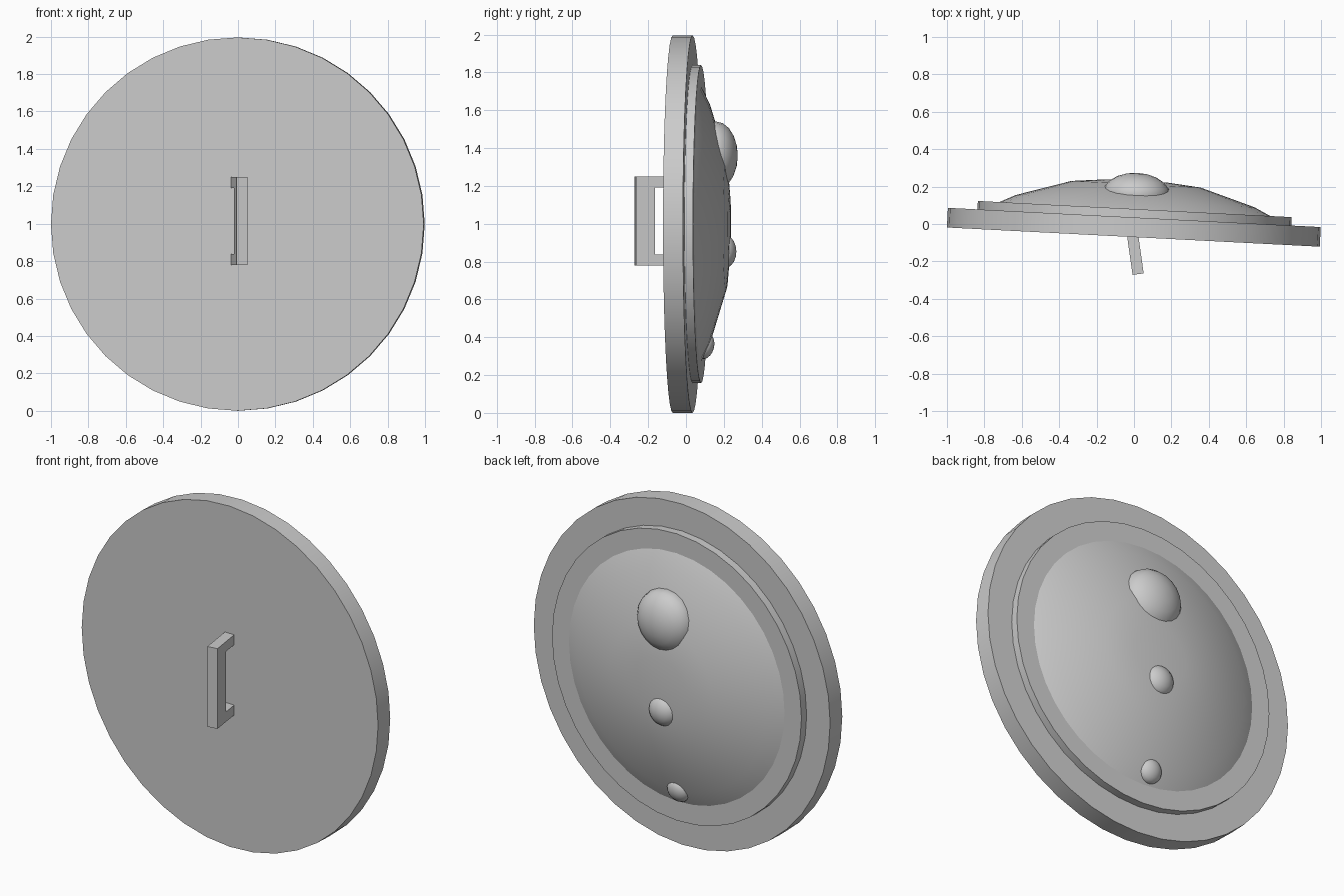
import bpy
import bmesh
import math
from mathutils import Matrix, Vector

cube = bpy.data.objects.get("Cube")
if cube:
    bpy.data.objects.remove(cube, do_unlink=True)

grey = bpy.data.materials.new("plain_grey")
grey.use_nodes = True
colour = (0.6, 0.6, 0.6, 1)
grey.diffuse_color = colour
grey.node_tree.nodes["Principled BSDF"].inputs["Base Color"].default_value = colour

CENTRE = Matrix.Translation((0, 0, 0.998))
SHIELD = CENTRE @ Matrix.Rotation(math.radians(-2.95), 4, "Z")


def finish(name, bm, matrix):
    """Place the mesh in the scene with smooth sides and sharp corners."""
    bmesh.ops.recalc_face_normals(bm, faces=bm.faces)
    bm.transform(matrix)
    mesh = bpy.data.meshes.new(name)
    bm.to_mesh(mesh)
    bm.free()
    mesh.materials.append(grey)
    obj = bpy.data.objects.new(name, mesh)
    bpy.context.collection.objects.link(obj)
    bpy.ops.object.select_all(action="DESELECT")
    obj.select_set(True)
    bpy.context.view_layer.objects.active = obj
    bpy.ops.object.shade_smooth_by_angle(angle=math.radians(35))


def lathe(name, profile, sides=40):
    """Spin (radius, depth) points around the shield's axis."""
    bm = bmesh.new()
    verts = [bm.verts.new((0, y, r)) for r, y in profile]
    edges = [bm.edges.new(pair) for pair in zip(verts, verts[1:])]
    bmesh.ops.spin(bm, geom=verts + edges, axis=(0, 1, 0), cent=(0, 0, 0),
                   angle=math.tau, steps=sides)
    bmesh.ops.remove_doubles(bm, verts=bm.verts, dist=0.0005)
    finish(name, bm, SHIELD)


def disc(name, radius, front, back):
    lathe(name, [(0, front), (radius, front), (radius, back), (0, back)])


def boss(name, place, radius, height, tilt):
    """Flattened ball rising from the dome."""
    bm = bmesh.new()
    bmesh.ops.create_uvsphere(bm, u_segments=20, v_segments=10, radius=1)
    lean = Matrix.Rotation(math.radians(tilt - 90), 4, "X")
    size = Matrix.Diagonal((radius, radius, height, 1))
    finish(name, bm, SHIELD @ Matrix.Translation(place) @ lean @ size)


# Shield body
disc("main_disc", 0.998, -0.07, 0.035)
disc("raised_ring", 0.84, 0.03, 0.08)
lathe("dome", [(0.73, 0.078), (0.64, 0.122), (0.345, 0.213), (0.17, 0.23), (0, 0.236)])

# Three bosses in a column
boss("large_boss", (0.005, 0.16, 0.362), 0.18, 0.114, 0)
boss("middle_boss", (-0.01, 0.2, -0.145), 0.09, 0.066, 0)
boss("small_boss", (-0.03, 0.1, -0.645), 0.07, 0.047, -15)

# Handle: one bracket outline extruded sideways
top, bottom, bar, arm, reach = 0.252, -0.218, 0.1, 0.058, 0.22
outline = [(0, bottom), (reach, bottom), (reach, bottom + arm), (bar, bottom + arm),
           (bar, top - arm), (reach, top - arm), (reach, top), (0, top)]
bm = bmesh.new()
face = bm.faces.new([bm.verts.new((-0.03, y, z)) for y, z in outline])
side = bmesh.ops.extrude_face_region(bm, geom=[face])
bmesh.ops.translate(bm, vec=Vector((0.06, 0, 0)),
                    verts=[v for v in side["geom"] if isinstance(v, bmesh.types.BMVert)])
finish("handle", bm, CENTRE @ Matrix.Translation((0.022, -0.268, 0))
       @ Matrix.Rotation(math.radians(8), 4, "Z"))
